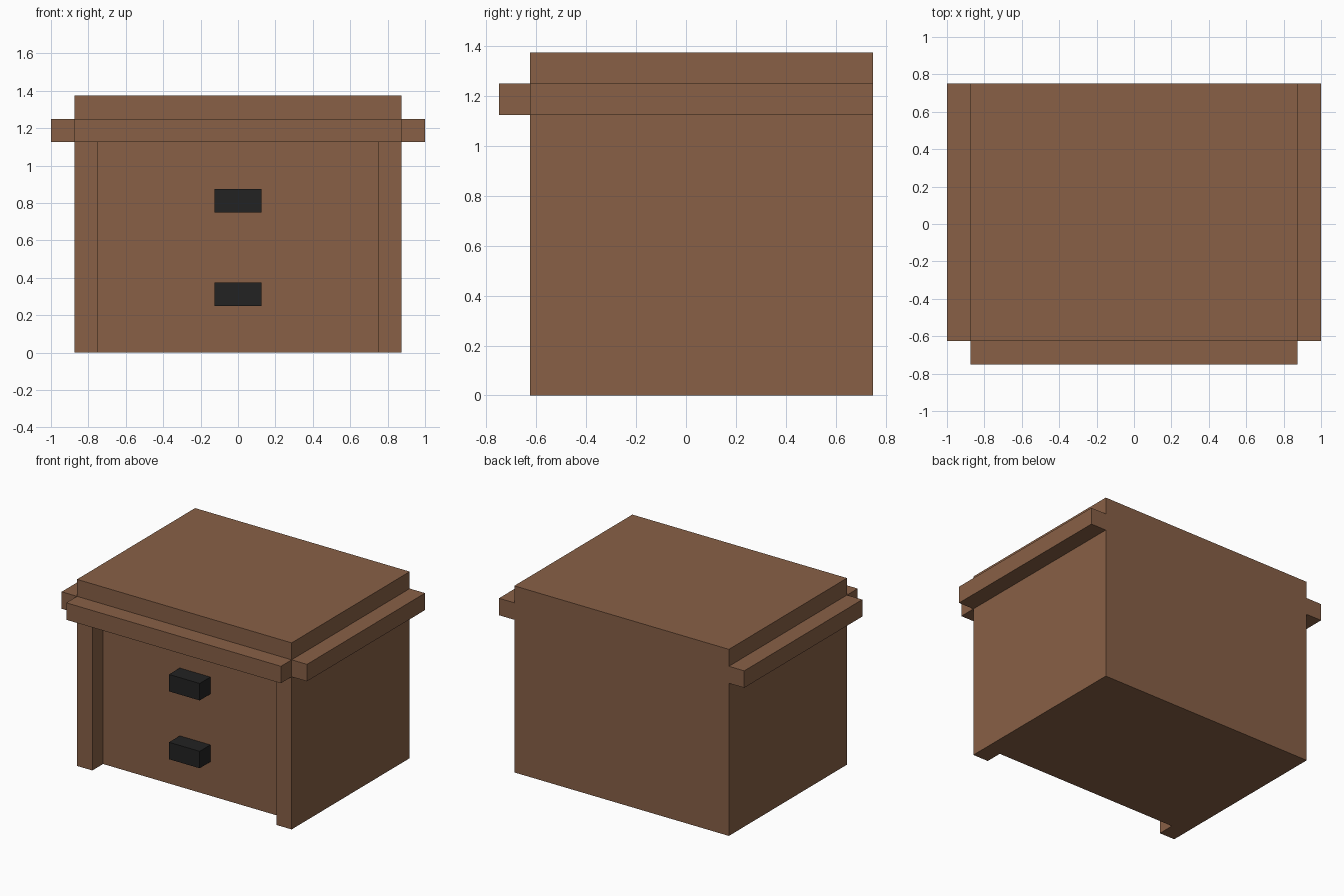
import bpy
import bmesh
from mathutils import Vector

cube = bpy.data.objects.get("Cube")
if cube:
    bpy.data.objects.remove(cube, do_unlink=True)

U = 0.125  # module that every part is sized in


def material(name, rgb):
    mat = bpy.data.materials.new(name)
    mat.use_nodes = True
    mat.diffuse_color = (*rgb, 1)
    mat.node_tree.nodes["Principled BSDF"].inputs["Base Color"].default_value = (*rgb, 1)
    return mat


wood = material("brown wood", (0.246, 0.117, 0.061))
iron = material("black iron", (0.016, 0.016, 0.016))


def box(name, low, high, mat):
    """Box between two corners given in modules."""
    low, high = Vector(low) * U, Vector(high) * U
    size, mid = high - low, (low + high) / 2
    bm = bmesh.new()
    bmesh.ops.create_cube(bm, size=1)
    for v in bm.verts:
        v.co = Vector(a * b for a, b in zip(v.co, size))
    mesh = bpy.data.meshes.new(name)
    bm.to_mesh(mesh)
    bm.free()
    mesh.materials.append(mat)
    obj = bpy.data.objects.new(name, mesh)
    obj.location = mid
    bpy.context.collection.objects.link(obj)
    return obj


# Cabinet body with a recessed drawer front, open at the bottom
body = box("cabinet_body", (-7, -5, 0), (7, 6, 11), wood)
cutter = box("recess_cutter", (-6, -7, -1), (6, -4, 9), wood)
cutter.hide_render = True
cut = body.modifiers.new("recess", "BOOLEAN")
cut.operation = "DIFFERENCE"
cut.solver = "EXACT"
cut.object = cutter
bpy.context.view_layer.objects.active = body
bpy.ops.object.modifier_apply(modifier=cut.name)
bpy.data.objects.remove(cutter, do_unlink=True)

# Trim around the front and both sides, with notched front corners
box("front_trim", (-7, -6, 9), (7, -5, 10), wood)
box("left_trim", (7, -5, 9), (8, 6, 10), wood)
box("right_trim", (-8, -5, 9), (-7, 6, 10), wood)

# Drawer handles
for name, z in (("lower_handle", 2), ("upper_handle", 6)):
    box(name, (-1, -5, z), (1, -4, z + 1), iron)
